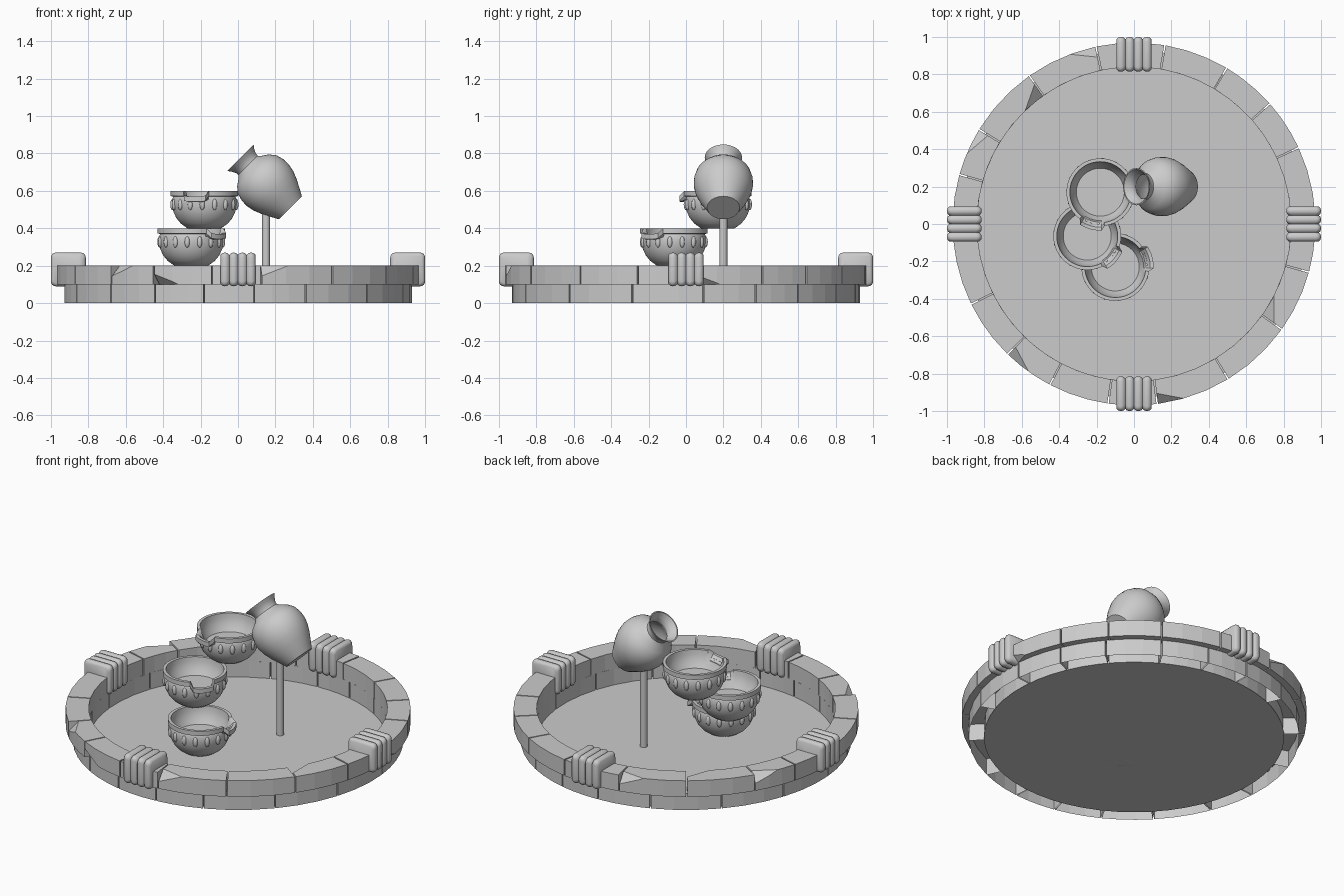
import bpy, bmesh, math, random
from mathutils import Vector, Matrix

if "Cube" in bpy.data.objects:
    bpy.data.objects.remove(bpy.data.objects["Cube"])

random.seed(4)
TAU = 2 * math.pi


def finish(name, bm, smooth=None, normals=True):
    if normals:
        bmesh.ops.recalc_face_normals(bm, faces=bm.faces)
    me = bpy.data.meshes.new(name)
    bm.to_mesh(me)
    bm.free()
    ob = bpy.data.objects.new(name, me)
    bpy.context.collection.objects.link(ob)
    if smooth:
        bpy.ops.object.select_all(action='DESELECT')
        ob.select_set(True)
        bpy.context.view_layer.objects.active = ob
        bpy.ops.object.shade_smooth_by_angle(angle=math.radians(smooth))
    return ob


def loft(bm, rings, caps=True):
    """Skin closed vertex loops; optional end caps."""
    loops = [[bm.verts.new(p) for p in ring] for ring in rings]
    n = len(loops[0])
    for a, b in zip(loops, loops[1:]):
        for i in range(n):
            j = (i + 1) % n
            bm.faces.new((a[i], a[j], b[j], b[i]))
    if caps:
        bm.faces.new(loops[0][::-1])
        bm.faces.new(loops[-1])


def polar(r, a, z):
    return Vector((r * math.cos(a), r * math.sin(a), z))


def lathe(bm, profile, n):
    loft(bm, [[polar(r, TAU * i / n, z) for i in range(n)] for r, z in profile])


# Stone ring courses: arc bricks of uneven length, some with chipped corners
def course(name, count, r0, r1, z0, z1, start, chips, open_bottom):
    bm = bmesh.new()
    w = [random.uniform(0.75, 1.25) for _ in range(count)]
    a = start
    for wi in w:
        b = a + TAU * wi / sum(w)
        g = 0.004
        angs = [a + g + (b - a - 2 * g) * k / 3 for k in range(4)]
        br = bmesh.new()
        loft(br, [[polar(r0, t, z0), polar(r1, t, z0), polar(r1, t, z1), polar(r0, t, z1)]
                  for t in angs])
        bmesh.ops.recalc_face_normals(br, faces=br.faces)
        if open_bottom:
            low = [f for f in br.faces if f.normal.z < -0.9]
            bmesh.ops.delete(br, geom=low, context='FACES_ONLY')
        for deg, outer, top in chips:
            if (math.radians(deg) - a) % TAU < b - a:
                t = a + 0.15
                no = polar(0.9 if outer else -0.9, t, 1.0 if top else -1.0)
                no -= polar(0.45, t + math.pi / 2, 0)
                co = polar(r1 if outer else r0, t, z1 if top else z0)
                cut = bmesh.ops.bisect_plane(br, geom=br.verts[:] + br.edges[:] + br.faces[:],
                                             plane_co=co, plane_no=no, clear_outer=True)
                edges = [e for e in cut['geom_cut'] if isinstance(e, bmesh.types.BMEdge)]
                bmesh.ops.holes_fill(br, edges=edges)
        tmp = bpy.data.meshes.new("tmp")
        br.to_mesh(tmp)
        br.free()
        bm.from_mesh(tmp)
        bpy.data.meshes.remove(tmp)
        a = b
    return finish(name, bm, normals=False)


course("lower_stone_ring", 18, 0.84, 0.93, 0, 0.1, 0.1, [], True)
course("upper_stone_ring", 18, 0.84, 0.97, 0.1, 0.2, 0.04,
       [(135, False, True), (116, True, True), (152, True, True), (228, True, True),
        (297, True, True), (328, False, True), (20, True, False), (250, True, False)], False)

# Basin floor
bm = bmesh.new()
bmesh.ops.create_circle(bm, cap_ends=True, radius=0.845, segments=54)
finish("basin_floor", bm, normals=False)


# Ribbed clamps straddling the rim
def rounded_rect(cx, cz, hx, hz, rad):
    pts = []
    for q, (sx, sz) in enumerate(((1, 1), (-1, 1), (-1, -1), (1, -1))):
        for k in range(5):
            t = (q + k / 4) * math.pi / 2
            pts.append((cx + sx * (hx - rad) + rad * math.cos(t),
                        cz + sz * (hz - rad) + rad * math.sin(t)))
    return pts


for k, side in enumerate(("right", "back", "left", "front")):
    bm = bmesh.new()
    rings = []
    ribs, steps = 4, 6
    for i in range(ribs * steps + 1):
        y = -0.093 + 0.186 * i / (ribs * steps)
        d = 0.012 * (1 - abs(math.sin(math.pi * i / steps)) ** 0.6)
        rings.append([(x, y, z) for x, z in
                      rounded_rect(0.907, 0.18, 0.093 - d, 0.09 - d, 0.025)])
    loft(bm, rings)
    bm.transform(Matrix.Rotation(k * math.pi / 2, 4, 'Z'))
    finish(side + "_clamp", bm, 50)

# Stacked cups with a dropped pouring lip and oval studs
OUTER = [(0.09, 0), (0.125, 0.025), (0.15, 0.055), (0.166, 0.09), (0.173, 0.125),
         (0.172, 0.155), (0.166, 0.17)]
RIM = [(0.181, 0.172), (0.181, 0.2), (0.163, 0.2), (0.16, 0.172)]
INNER = [(0.152, 0.145), (0.14, 0.12), (0.128, 0.1)]


def cup(name, x, y, z, spout):
    n, half = 64, math.radians(19)
    bm = bmesh.new()
    rings = []
    for r, h in OUTER + RIM + INNER:
        ring = []
        for i in range(n):
            t = TAU * i / n
            off = abs((t + math.pi) % TAU - math.pi)
            rr, hh = r, h
            if off < half and h >= 0.165:
                curl = 0.008 * (off / half) ** 4
                if r > 0.161:
                    rr += 0.024
                hh += curl - 0.03
            ring.append(polar(rr, t, hh))
        rings.append(ring)
    loft(bm, rings)
    for i in range(16):
        t = TAU * (i + 0.5) / 16
        if abs((t + math.pi) % TAU - math.pi) < half * 0.5:
            continue
        m = (Matrix.Translation(polar(0.171, t, 0.127)) @ Matrix.Rotation(t, 4, 'Z')
             @ Matrix.Diagonal((0.012, 0.014, 0.03, 1)))
        bmesh.ops.create_uvsphere(bm, u_segments=10, v_segments=8, radius=1, matrix=m)
    ob = finish(name, bm, 40)
    ob.location = (x, y, z)
    ob.rotation_euler.z = math.radians(spout)


cup("top_cup", -0.18, 0.17, 0.4, -105)
cup("middle_cup", -0.25, -0.065, 0.2, -41)
cup("bottom_cup", -0.10, -0.23, 0.0, 15)

# Support pole
bm = bmesh.new()
lathe(bm, [(0.021, 0), (0.021, 0.52)], 16)
finish("pole", bm, 40).location = (0.15, 0.2, 0)

# Tilted pouring jug
bm = bmesh.new()
lathe(bm, [(0.087, 0), (0.106, 0.035), (0.132, 0.085), (0.15, 0.13), (0.158, 0.17),
           (0.157, 0.21), (0.146, 0.25), (0.12, 0.283), (0.09, 0.303), (0.073, 0.32),
           (0.074, 0.335), (0.085, 0.358), (0.1, 0.378), (0.093, 0.378), (0.075, 0.352),
           (0.064, 0.33), (0.066, 0.315), (0.09, 0.285), (0.125, 0.23), (0.13, 0.15),
           (0.09, 0.06)], 40)
jug = finish("jug", bm, 40)
jug.location = (0.28, 0.2, 0.51)
jug.rotation_euler.y = math.radians(-45)
